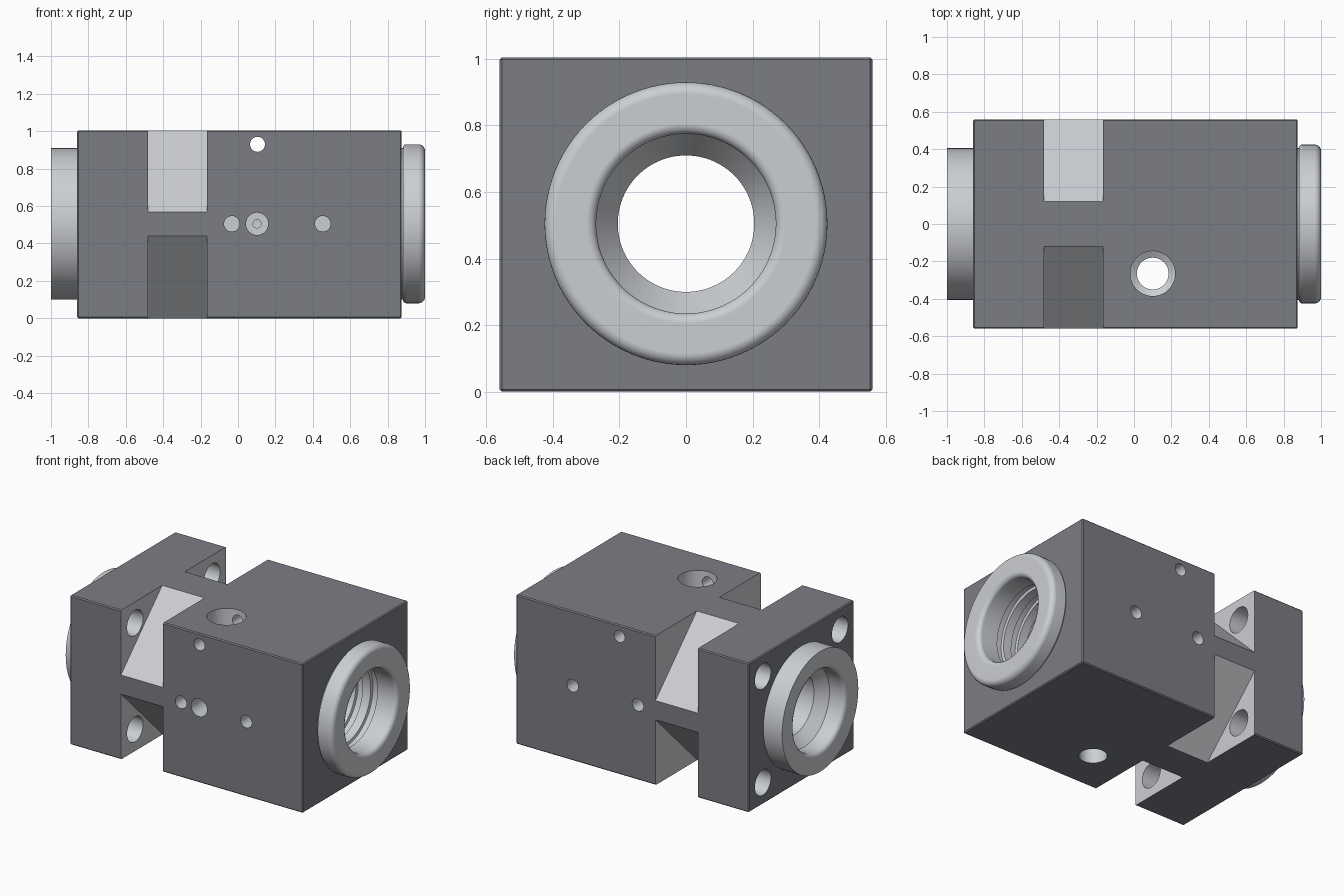
import bpy, bmesh, math
from mathutils import Vector, Matrix

if "Cube" in bpy.data.objects:
    bpy.data.objects.remove(bpy.data.objects["Cube"])

MID = 0.505                      # height of the main bore axis
DIRS = {'x': Vector((1, 0, 0)), 'y': Vector((0, 1, 0)), 'z': Vector((0, 0, 1))}


def finish(name, bm):
    bmesh.ops.recalc_face_normals(bm, faces=bm.faces)
    mesh = bpy.data.meshes.new(name)
    bm.to_mesh(mesh)
    bm.free()
    ob = bpy.data.objects.new(name, mesh)
    bpy.context.collection.objects.link(ob)
    return ob


def turned(name, axis, centre, profile, sides=32):
    """Solid of revolution: profile is (position along axis, radius)."""
    bm = bmesh.new()
    rot = DIRS['z'].rotation_difference(DIRS[axis]).to_matrix()
    rings = []
    for t, r in profile:
        rings.append([bm.verts.new(Vector(centre) + rot @ Vector((
            r * math.cos(2 * math.pi * i / sides),
            r * math.sin(2 * math.pi * i / sides), t))) for i in range(sides)])
    for a, b in zip(rings, rings[1:]):
        for i in range(sides):
            j = (i + 1) % sides
            bm.faces.new((a[i], a[j], b[j], b[i]))
    bm.faces.new(rings[0])
    bm.faces.new(rings[-1])
    return finish(name, bm)


def arc(cx, cr, radius, a0, a1, n=6):
    """Rounded corner points for a profile, angles in degrees."""
    angles = [math.radians(a0 + (a1 - a0) * i / n) for i in range(n + 1)]
    return [(cx + radius * math.cos(a), cr + radius * math.sin(a)) for a in angles]


def combine(target, other, operation):
    other.hide_render = True
    mod = target.modifiers.new("combine", 'BOOLEAN')
    mod.operation, mod.object, mod.solver = operation, other, 'EXACT'
    bpy.context.view_layer.objects.active = target
    bpy.ops.object.modifier_apply(modifier=mod.name)
    bpy.data.objects.remove(other, do_unlink=True)


def cut(target, other):
    combine(target, other, 'DIFFERENCE')


def material(name, colour):
    mat = bpy.data.materials.new(name)
    mat.diffuse_color = (*colour, 1)
    mat.use_nodes = True
    mat.node_tree.nodes["Principled BSDF"].inputs["Base Color"].default_value = mat.diffuse_color
    return mat


# Block with slightly broken edges
bm = bmesh.new()
bmesh.ops.create_cube(bm, size=1, matrix=Matrix.Translation((0.0075, 0, 0.5025))
                      @ Matrix.Diagonal((1.735, 1.12, 1.005, 1)))
bmesh.ops.bevel(bm, geom=bm.edges[:], offset=0.007, segments=1, affect='EDGES')
body = finish("valve_body", bm)

# Four diagonal corner notches behind the flange
for sy in (-1, 1):
    for sz in (-1, 1):
        bm = bmesh.new()
        section = [(0.05, 0.57), (0.62, 0.005), (0.62, 0.57)]
        ends = [[bm.verts.new((x, sy * y, MID + sz * z)) for y, z in section]
                for x in (-0.48, -0.165)]
        bm.faces.new(ends[0])
        bm.faces.new(ends[1])
        for i in range(3):
            j = (i + 1) % 3
            bm.faces.new((ends[0][i], ends[0][j], ends[1][j], ends[1][i]))
        cut(body, finish("notch", bm))
        # Flange bolt hole in the same corner
        cut(body, turned("bolt_hole", 'x', (0, sy * 0.41, MID + sz * 0.358),
                         [(-0.95, 0.085), (-0.4, 0.085)]))

# Collars on both ends
combine(body, turned("left_collar", 'x', (0, 0, MID),
                     [(-1.0, 0.405), (-0.8, 0.405)], 96), 'UNION')
combine(body, turned("right_collar", 'x', (0, 0, MID),
                     [(0.8, 0.405), (0.882, 0.405)]
                     + arc(0.9, 0.407, 0.018, 180, 90)
                     + arc(0.965, 0.39, 0.035, 90, 0), 96), 'UNION')

# Main bore: rounded mouths, cones to the narrow middle, ring grooves on the right
bore = [(-1.05, 0.3), (-1.0, 0.3), (-0.991, 0.282), (-0.981, 0.273), (-0.97, 0.27),
        (-0.88, 0.27), (-0.81, 0.205), (0.43, 0.205), (0.52, 0.27)]
for g in (0.58, 0.69, 0.80):
    bore += [(g, 0.27), (g + 0.004, 0.288), (g + 0.046, 0.288), (g + 0.05, 0.27)]
bore += [(0.97, 0.27), (0.981, 0.273), (0.991, 0.282), (1.0, 0.3), (1.05, 0.3)]
cut(body, turned("main_bore", 'x', (0, 0, MID), bore, 96))

# Vertical port with a wider mouth on top
cut(body, turned("vertical_port", 'z', (0.1, -0.265, 0),
                 [(-0.1, 0.085), (0.7, 0.085), (0.72, 0.12), (1.1, 0.12)], 48))

# Side holes: one through pin hole, blind holes on both faces
cut(body, turned("pin_hole", 'y', (0.104, 0, 0.93), [(-0.7, 0.04), (0.7, 0.04)]))
for side in (-1, 1):
    for x in (-0.033, 0.453):
        cut(body, turned("blind_hole", 'y', (x, 0, MID),
                         [(side * 0.7, 0.042), (side * 0.38, 0.042)]))

# Stepped gauge port on the front
cut(body, turned("gauge_port", 'y', (0.102, 0, MID),
                 [(-0.7, 0.06), (-0.42, 0.06), (-0.419, 0.022), (-0.15, 0.022)]))

# Machined surfaces are light steel, the outer faces of the block are dark
body.data.materials.clear()
body.data.materials.append(material("machined_steel", (0.60, 0.62, 0.65)))
body.data.materials.append(material("dark_coating", (0.20, 0.207, 0.232)))
for face in body.data.polygons:
    c, n = face.center, face.normal
    outer = (abs(c.y) > 0.552 or c.z < 0.008 or c.z > 0.997
             or (abs(n.x) > 0.3 and (-0.861 < c.x < -0.852 or 0.867 < c.x < 0.876)))
    face.material_index = 1 if outer else 0

# Smooth turned surfaces, crisp machined edges, flat faces kept flat
bpy.ops.object.select_all(action='DESELECT')
body.select_set(True)
bpy.context.view_layer.objects.active = body
bpy.ops.object.shade_smooth_by_angle(angle=math.radians(30))
weighted = body.modifiers.new("flat_face_normals", 'WEIGHTED_NORMAL')
weighted.keep_sharp = True
